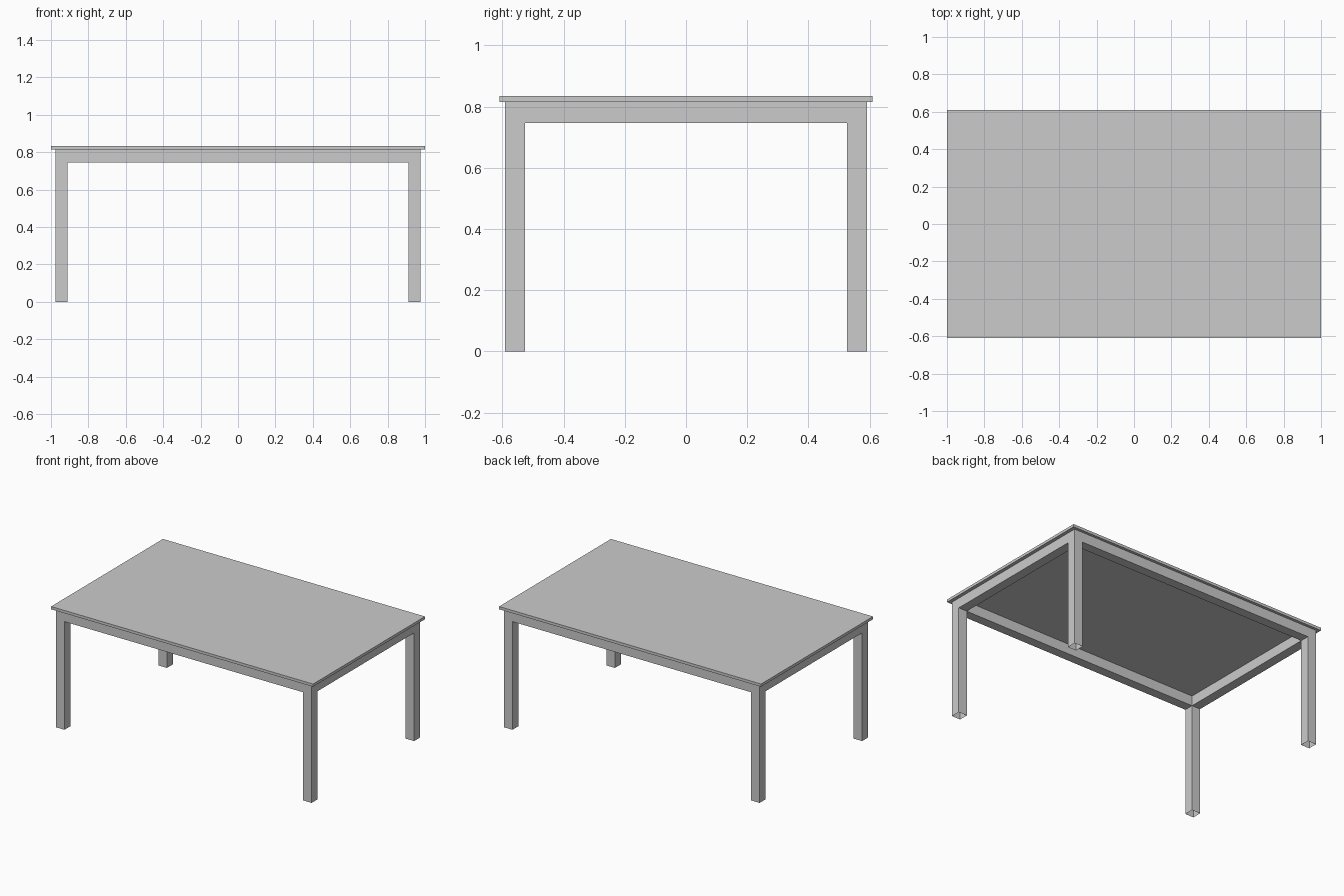
import bpy, bmesh

if "Cube" in bpy.data.objects:
    bpy.data.objects.remove(bpy.data.objects["Cube"])

TOP_X, TOP_Y = 1.0, 0.61          # tabletop half sizes
OUT_X, OUT_Y = 0.976, 0.591       # outer half sizes of the apron frame
W = 0.065                         # leg and apron thickness
Z_APRON, Z_UNDER, Z_TOP = 0.746, 0.815, 0.834


def make_object(name, bm):
    bmesh.ops.recalc_face_normals(bm, faces=bm.faces[:])
    mesh = bpy.data.meshes.new(name)
    bm.to_mesh(mesh)
    bm.free()
    obj = bpy.data.objects.new(name, mesh)
    bpy.context.collection.objects.link(obj)
    return obj


# Tabletop slab
bm = bmesh.new()
bmesh.ops.create_cube(bm, size=1)
for v in bm.verts:
    v.co.x *= 2 * TOP_X
    v.co.y *= 2 * TOP_Y
    v.co.z = Z_TOP if v.co.z > 0 else Z_UNDER
make_object("tabletop", bm)

# Apron frame and legs: a 3x3 grid without its centre, walls up, corners down
bm = bmesh.new()
xs = (-OUT_X, W - OUT_X, OUT_X - W, OUT_X)
ys = (-OUT_Y, W - OUT_Y, OUT_Y - W, OUT_Y)
low = [[bm.verts.new((x, y, Z_APRON)) for y in ys] for x in xs]
high = [[bm.verts.new((x, y, Z_UNDER)) for y in ys] for x in xs]


def walls(a, b):
    for k in range(len(a)):
        n = (k + 1) % len(a)
        bm.faces.new((a[k], a[n], b[n], b[k]))


# Apron undersides, and legs as tubes open at the floor
for i in range(3):
    for j in range(3):
        cell = [low[i][j], low[i + 1][j], low[i + 1][j + 1], low[i][j + 1]]
        if i != 1 and j != 1:
            feet = [bm.verts.new((v.co.x, v.co.y, 0)) for v in cell]
            walls(cell, feet)
        elif (i, j) != (1, 1):
            bm.faces.new(cell)

# Apron outer and inner sides
outer = [(0, 0), (1, 0), (2, 0), (3, 0), (3, 1), (3, 2),
         (3, 3), (2, 3), (1, 3), (0, 3), (0, 2), (0, 1)]
inner = [(1, 1), (2, 1), (2, 2), (1, 2)]
for loop in (outer, inner):
    walls([low[i][j] for i, j in loop], [high[i][j] for i, j in loop])

bmesh.ops.delete(bm, geom=[v for v in bm.verts if not v.link_faces], context='VERTS')
make_object("apron_and_legs", bm)
